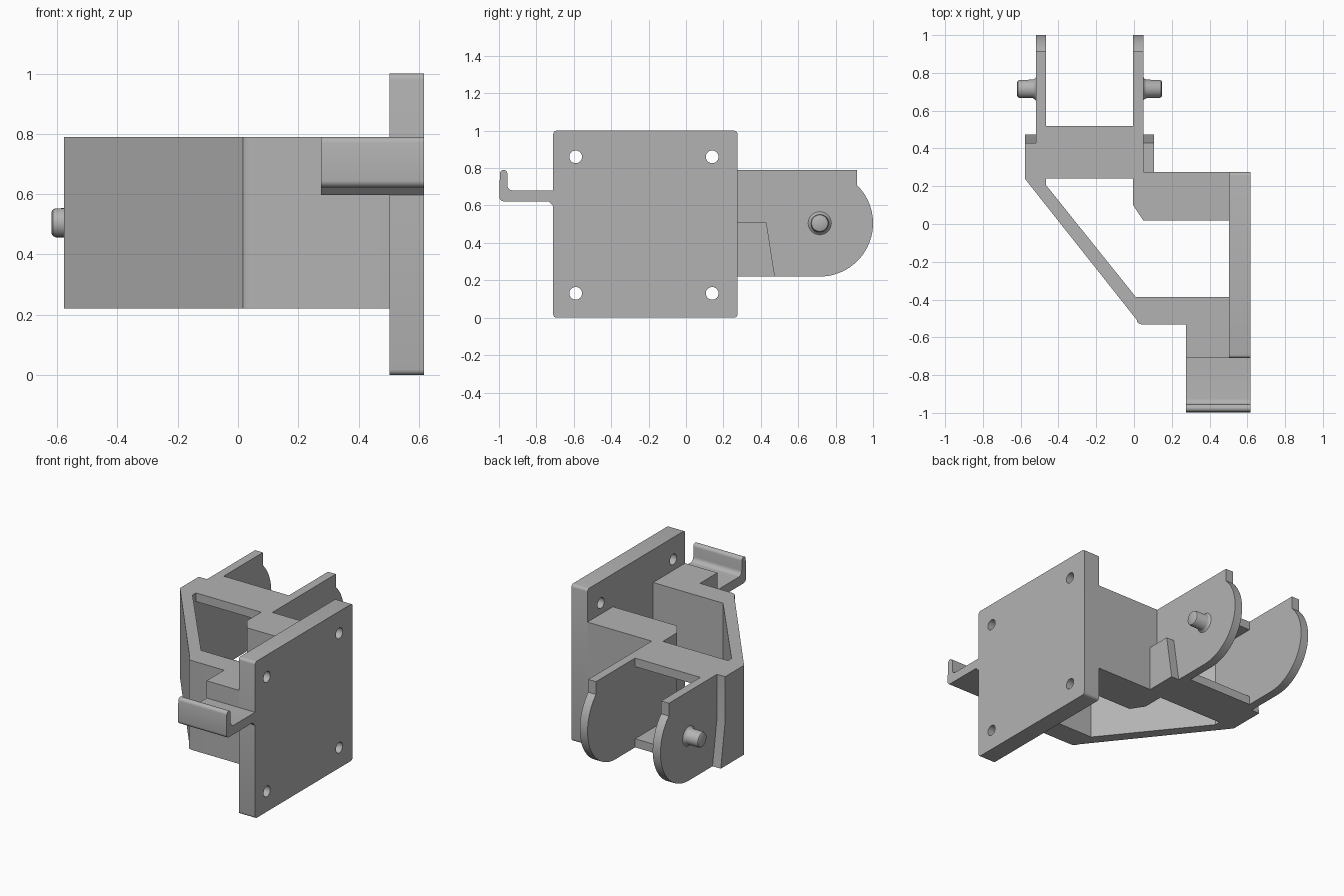
import bpy, bmesh, math
from mathutils import Vector

cube = bpy.data.objects.get("Cube")
if cube:
    bpy.data.objects.remove(cube, do_unlink=True)

GREY = (0.45, 0.45, 0.45, 1)
mat = bpy.data.materials.new("plain grey")
mat.use_nodes = True
mat.diffuse_color = GREY
mat.node_tree.nodes["Principled BSDF"].inputs["Base Color"].default_value = GREY

BOTTOM, TOP = 0.22, 0.79      # height range of the arms
PIVOT_Y, PIVOT_Z = 0.715, 0.505


def arc(cx, cy, r, a0, a1, n):
    """Points on an arc, angles in degrees."""
    angles = [math.radians(a0 + (a1 - a0) * i / n) for i in range(n + 1)]
    return [(cx + r * math.cos(a), cy + r * math.sin(a)) for a in angles]


def circle(cx, cy, r, n=24):
    return arc(cx, cy, r, 0, 360, n)[:-1]


def rect(a, b, c, d):
    return [(a, c), (b, c), (b, d), (a, d)]


def finish(name, mesh):
    obj = bpy.data.objects.new(name, mesh)
    bpy.context.collection.objects.link(obj)
    mesh.materials.clear()
    mesh.materials.append(mat)
    bpy.ops.object.select_all(action="DESELECT")
    obj.select_set(True)
    bpy.context.view_layer.objects.active = obj
    bpy.ops.object.shade_smooth_by_angle(angle=math.radians(30))
    return obj


def prism(name, loops, axis, lo, hi):
    """Extrude an outline (with optional holes) along x (yz outline) or z (xy outline)."""
    curve = bpy.data.curves.new(name, "CURVE")
    curve.dimensions, curve.fill_mode = "2D", "BOTH"
    curve.extrude = (hi - lo) / 2
    for pts in loops:
        spline = curve.splines.new("POLY")
        spline.points.add(len(pts) - 1)
        for p, (u, v) in zip(spline.points, pts):
            p.co = (u, v, 0, 1)
        spline.use_cyclic_u = True
    temp = bpy.data.objects.new("temp", curve)
    bpy.context.collection.objects.link(temp)
    bpy.context.view_layer.update()
    mesh = bpy.data.meshes.new_from_object(
        temp.evaluated_get(bpy.context.evaluated_depsgraph_get()))
    bpy.data.objects.remove(temp, do_unlink=True)
    bm = bmesh.new()
    bm.from_mesh(mesh)
    bmesh.ops.remove_doubles(bm, verts=bm.verts, dist=1e-4)
    for v in bm.verts:
        a, b, w = v.co.x, v.co.y, v.co.z + (lo + hi) / 2
        v.co = (w, a, b) if axis == "x" else (a, b, w)
    bmesh.ops.recalc_face_normals(bm, faces=bm.faces)
    bm.to_mesh(mesh)
    bm.free()
    return finish(name, mesh)


def peg(name, base_x, side):
    """Turned pin with a flared foot and rounded tip, pointing along x."""
    profile = [(0, 0.062), (0.006, 0.054), (0.016, 0.049), (0.085, 0.048),
               (0.094, 0.044), (0.099, 0.035)]
    n = 28
    bm = bmesh.new()
    rings = [[bm.verts.new((base_x + side * d, PIVOT_Y + u, PIVOT_Z + v))
              for u, v in circle(0, 0, r, n)] for d, r in profile]
    for a, b in zip(rings, rings[1:]):
        for i in range(n):
            bm.faces.new((a[i], a[(i + 1) % n], b[(i + 1) % n], b[i]))
    bm.faces.new(rings[0])
    bm.faces.new(rings[-1])
    bmesh.ops.recalc_face_normals(bm, faces=bm.faces)
    mesh = bpy.data.meshes.new(name)
    bm.to_mesh(mesh)
    bm.free()
    return finish(name, mesh)


# Mounting plate with rounded corners and four screw holes
Y0, Y1, R = -0.71, 0.275, 0.018
plate = (arc(Y0 + R, R, R, 180, 270, 4) + arc(Y1 - R, R, R, 270, 360, 4)
         + arc(Y1 - R, 1 - R, R, 0, 90, 4) + arc(Y0 + R, 1 - R, R, 90, 180, 4))
holes = [circle(y, z, 0.034) for y in (-0.59, 0.14) for z in (0.13, 0.86)]
prism("mounting_plate", [plate] + holes, "x", 0.503, 0.617)

# Front arm running into the diagonal strut
strut = [(-0.578, 0.24), (0.015, -0.508)] + arc(0.05, -0.485, 0.048, 225, 270, 4) + [
    (0.503, -0.533), (0.503, -0.387), (0.01, -0.387), (-0.465, 0.205), (-0.465, 0.24)]
prism("diagonal_strut", [strut], "z", BOTTOM, TOP)

# Rear arm with chamfered inner corner
rear = [(-0.005, 0.1), (0.05, 0.018), (0.503, 0.018), (0.503, 0.275),
        (0.05, 0.275), (-0.005, 0.275)]
prism("rear_arm", [rear], "z", BOTTOM, TOP)

# Two fork prongs with rounded ends and a stop notch
tip = arc(PIVOT_Y, PIVOT_Z, 0.285, -90, math.degrees(math.acos(0.2 / 0.285)), 32)
for name, start, lo, hi in (("right_prong", 0.24, -0.52, -0.465),
                            ("left_prong", 0.275, -0.005, 0.05)):
    outline = [(start, BOTTOM)] + tip + [(0.915, TOP), (start, TOP)]
    prism(name, [outline], "x", lo, hi)

# Shoulders outside the prongs, sloping out toward the bottom
slope = [(0.475, BOTTOM), (0.43, 0.51)]
prism("right_shoulder", [[(0.24, BOTTOM)] + slope + [(0.43, TOP), (0.24, TOP)]],
      "x", -0.578, -0.52)
prism("left_shoulder", [[(0.275, BOTTOM)] + slope + [(0.275, 0.51)]], "x", 0.05, 0.105)

# Upper and lower cross webs between the prongs
for name, lo, hi in (("lower_web", BOTTOM, BOTTOM + 0.055), ("upper_web", TOP - 0.055, TOP)):
    prism(name, [rect(-0.465, -0.005, 0.24, 0.52)], "z", lo, hi)

# Pivot pegs
peg("right_peg", -0.52, -1)
peg("left_peg", 0.05, 1)

# Hook with upturned lip, and the block that carries it
hook = ([(-0.71, 0.597), (-0.71, 0.68)] + arc(-0.925, 0.71, 0.03, 270, 180, 6)
        + arc(-0.975, 0.77, 0.02, 0, 180, 8) + arc(-0.975, 0.645, 0.023, 180, 270, 5)
        + [(-0.735, 0.622)])
prism("hook", [hook], "x", 0.275, 0.617)
prism("hook_block", [rect(-0.71, -0.533, 0.597, TOP)], "x", 0.275, 0.503)
